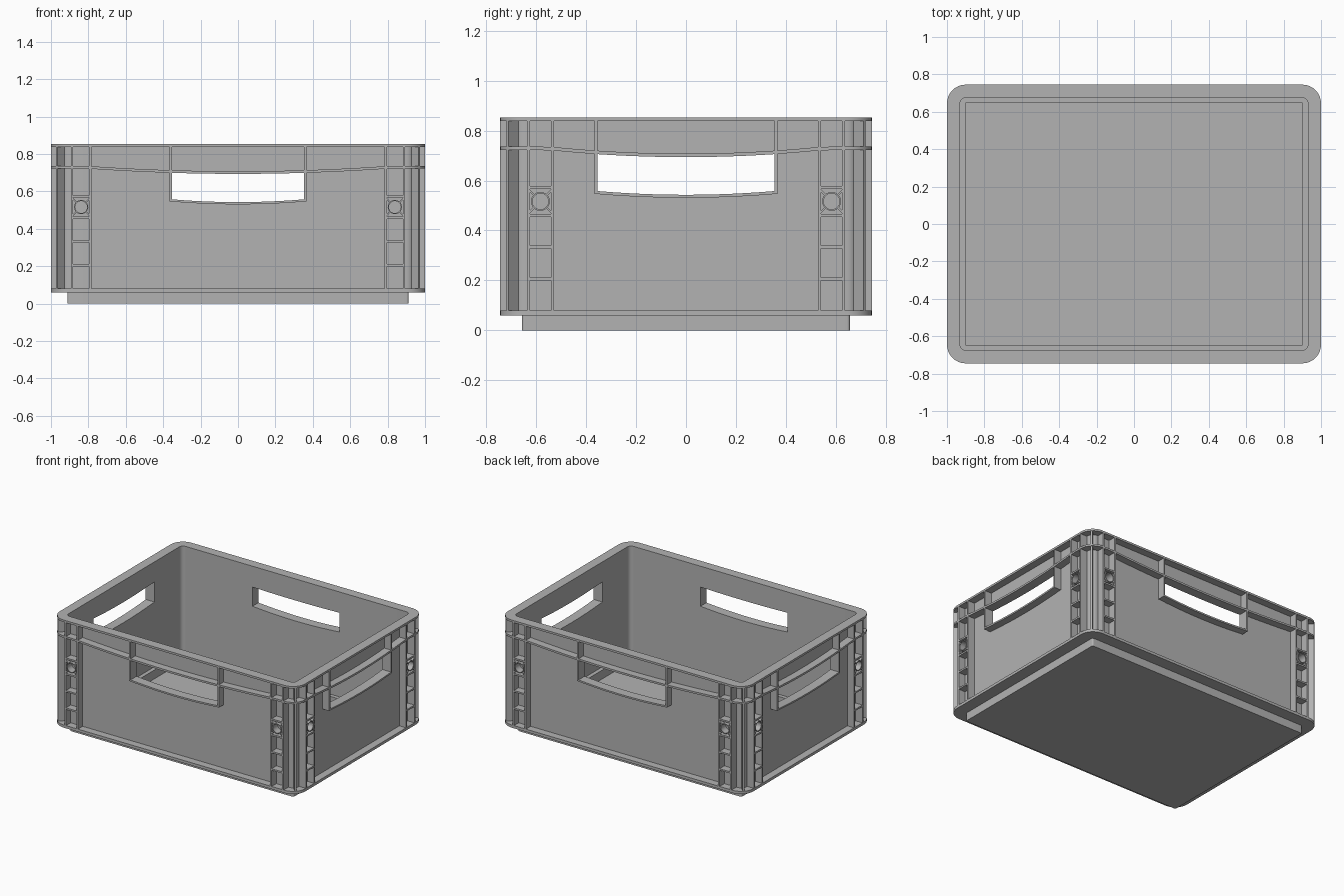
import bpy, bmesh, math
from mathutils import Matrix

if "Cube" in bpy.data.objects:
    bpy.data.objects.remove(bpy.data.objects["Cube"], do_unlink=True)

HX, HY, TOP = 1.0, 0.745, 0.853      # outer half sizes and height
CX, CY = 0.9, 0.645                  # centres of all corner arcs
RIM_Z, SKIRT_Z = 0.838, 0.08         # underside of rim, top of skirt
WALL = 0.045                         # wall distance from the arc centres
T = 0.012                            # rib thickness
GRIP = 0.354                         # half width of the hand holes

grey = bpy.data.materials.new("crate_grey")
grey.diffuse_color = (0.45, 0.45, 0.45, 1)
grey.use_nodes = True
bsdf = grey.node_tree.nodes["Principled BSDF"]
bsdf.inputs["Base Color"].default_value = (0.45, 0.45, 0.45, 1)
bsdf.inputs["Roughness"].default_value = 0.6


def finish(name, bm, thickness=0, fix=True):
    """Turn a bmesh into a named, coloured object with sharp edges kept."""
    if fix:
        bmesh.ops.recalc_face_normals(bm, faces=bm.faces)
    mesh = bpy.data.meshes.new(name)
    bm.to_mesh(mesh)
    bm.free()
    mesh.materials.append(grey)
    ob = bpy.data.objects.new(name, mesh)
    bpy.context.collection.objects.link(ob)
    bpy.ops.object.select_all(action='DESELECT')
    ob.select_set(True)
    bpy.context.view_layer.objects.active = ob
    if thickness:
        mod = ob.modifiers.new("thickness", 'SOLIDIFY')
        mod.thickness, mod.offset, mod.use_even_offset = thickness, -1, True
        bpy.ops.object.convert(target='MESH')
    bpy.ops.object.shade_smooth_by_angle(angle=math.radians(30))
    return ob


def place(side, t, d):
    """Side coordinates (along, outward) to x, y: front, right, back, left."""
    return [(t, -d), (d, t), (-t, d), (-d, -t)][side]


def band_z(t, half):
    """Underside of the upper band, sagging towards the middle of a side."""
    return 0.722 - 0.028 * max(0, 1 - (t / (half - 0.2)) ** 2)


def grip_z(t):
    return 0.543 + 0.015 * min(1, (t / GRIP) ** 2)


def outline(r):
    """Rounded rectangle at distance r from the arc centres: x, y, t, half."""
    pts = []
    for side in range(4):
        half, across = (HX, CY) if side % 2 == 0 else (HY, CX)
        n = int((half - 0.13) / (GRIP / 6))
        for k in range(-n, n + 1):
            t = GRIP * k / 6
            pts.append((*place(side, t, across + r), t, half))
        sx, sy = [(1, -1), (1, 1), (-1, 1), (-1, -1)][side]
        for k in range(9):
            a = math.radians(-90 + 90 * side + 11.25 * k)
            pts.append((sx * CX + r * math.cos(a), sy * CY + r * math.sin(a), half, half))
    return pts


def ring(name, outer, inner, z0, z1):
    """Closed band; z0 and z1 are functions of position along a side."""
    bm = bmesh.new()
    loops = []
    for r, z in ((outer, z0), (outer, z1), (inner, z1), (inner, z0)):
        loops.append([bm.verts.new((x, y, z(t, h))) for x, y, t, h in outline(r)])
    n = len(loops[0])
    for a in range(4):
        lo, hi = loops[a], loops[(a + 1) % 4]
        for i in range(n):
            j = (i + 1) % n
            bm.faces.new((lo[i], lo[j], hi[j], hi[i]))
    return finish(name, bm)


def flat(z):
    return lambda t, half: z


# Rim, sagging band, skirt and hollow foot
ring("top_rim", 0.1, WALL - 0.015, flat(RIM_Z), flat(TOP))
ring("upper_band", 0.1, WALL - 0.004, band_z, lambda t, h: band_z(t, h) + 0.014)
ring("bottom_skirt", 0.1, 0.001, flat(0.06), flat(SKIRT_Z))
ring("foot", 0.012, 0.001, flat(0.0), flat(0.06))

# Floor plate
bm = bmesh.new()
base = bm.faces.new([bm.verts.new((x, y, 0)) for x, y, t, h in outline(0.012)])
up = bmesh.ops.extrude_face_region(bm, geom=[base])
bmesh.ops.translate(bm, vec=(0, 0, 0.015),
                    verts=[v for v in up["geom"] if isinstance(v, bmesh.types.BMVert)])
finish("floor", bm)

# Walls with a hand hole in each side
bm = bmesh.new()
pts = outline(WALL)
rows = [[bm.verts.new((x, y, z)) for z in (SKIRT_Z, grip_z(t), band_z(t, h), RIM_Z)]
        for x, y, t, h in pts]
for i in range(len(pts)):
    j = (i + 1) % len(pts)
    hole = max(abs(pts[i][2]), abs(pts[j][2])) < GRIP + 0.001
    for k in range(3):
        if not (hole and k == 1):
            bm.faces.new((rows[i][k], rows[j][k], rows[j][k + 1], rows[i][k + 1]))
finish("walls", bm, thickness=0.015, fix=False)


def block(bm, side, t0, t1, d0, d1, z0, z1):
    """Box given in side coordinates."""
    (xa, ya), (xb, yb) = place(side, t0, d0), place(side, t1, d1)
    m = (Matrix.Translation(((xa + xb) / 2, (ya + yb) / 2, (z0 + z1) / 2))
         @ Matrix.Diagonal((abs(xb - xa), abs(yb - ya), z1 - z0, 1)))
    bmesh.ops.create_cube(bm, size=1, matrix=m)


def tube(bm, side, tc, zc, d0, d1, ro, ri, n=24):
    """Hollow round boss pointing outwards."""
    loops = []
    for r, d in ((ro, d0), (ro, d1), (ri, d1), (ri, d0)):
        loop = []
        for k in range(n):
            a = 2 * math.pi * k / n
            x, y = place(side, tc + r * math.cos(a), d)
            loop.append(bm.verts.new((x, y, zc + r * math.sin(a))))
        loops.append(loop)
    for a in range(4):
        lo, hi = loops[a], loops[(a + 1) % 4]
        for k in range(n):
            j = (k + 1) % n
            bm.faces.new((lo[k], lo[j], hi[j], hi[k]))


def strut(bm, side, tc, zc, d0, d1, ang):
    """Short diagonal web between the boss and its cell corner."""
    verts = []
    for d in (d0, d1):
        for r, w in ((0.034, -0.004), (0.034, 0.004), (0.066, 0.004), (0.066, -0.004)):
            dt = r * math.cos(ang) - w * math.sin(ang)
            dz = r * math.sin(ang) + w * math.cos(ang)
            verts.append(bm.verts.new((*place(side, tc + dt, d), zc + dz)))
    bm.faces.new(verts[:4])
    bm.faces.new(verts[4:])
    for k in range(4):
        j = (k + 1) % 4
        bm.faces.new((verts[k], verts[j], verts[4 + j], verts[4 + k]))


for side, label in enumerate(("front", "left", "back", "right")):
    half, out = (HX, HY) if side % 2 == 0 else (HY, HX)
    d0, d1 = out - 0.059, out

    # Ladder of ribs and round boss at both ends of the side
    bm = bmesh.new()
    for s in (-1, 1):
        tc = s * (half - 0.1615)
        for off in (0.113, 0.21):
            t = s * (half - off)
            block(bm, side, t - T / 2, t + T / 2, d0, d1, SKIRT_Z, RIM_Z)
        for z in (0.205, 0.333, 0.460, 0.573):
            block(bm, side, tc - 0.045, tc + 0.045, d0, d1, z - T / 2, z + T / 2)
        tube(bm, side, tc, 0.5165, d0, d1, 0.038, 0.032)
        for k in range(4):
            strut(bm, side, tc, 0.5165, d0, d1, math.radians(45 + 90 * k))
    finish(label + "_end_ribs", bm)

    # Frame around the hand hole: two uprights and a curved lower lip
    bm = bmesh.new()
    for s in (-1, 1):
        t = s * (GRIP + T / 2)
        block(bm, side, t - T / 2, t + T / 2, d0, d1, 0.546, RIM_Z)
    sections = []
    for k in range(-6, 7):
        t = GRIP * k / 6
        sections.append([bm.verts.new((*place(side, t, d), grip_z(t) + dz))
                         for d, dz in ((d0, -T), (d1, -T), (d1, 0), (d0, 0))])
    for a, b in zip(sections, sections[1:]):
        for k in range(4):
            j = (k + 1) % 4
            bm.faces.new((a[k], a[j], b[j], b[k]))
    bm.faces.new(sections[0])
    bm.faces.new(sections[-1])
    finish(label + "_handle_frame", bm)

# Diagonal fin on each corner
bm = bmesh.new()
for sx in (-1, 1):
    for sy in (-1, 1):
        m = (Matrix.Translation((sx * CX, sy * CY, (SKIRT_Z + RIM_Z) / 2))
             @ Matrix.Rotation(math.atan2(sy, sx), 4, 'Z')
             @ Matrix.Translation((0.0695, 0, 0))
             @ Matrix.Diagonal((0.059, T, RIM_Z - SKIRT_Z, 1)))
        bmesh.ops.create_cube(bm, size=1, matrix=m)
finish("corner_fins", bm)
